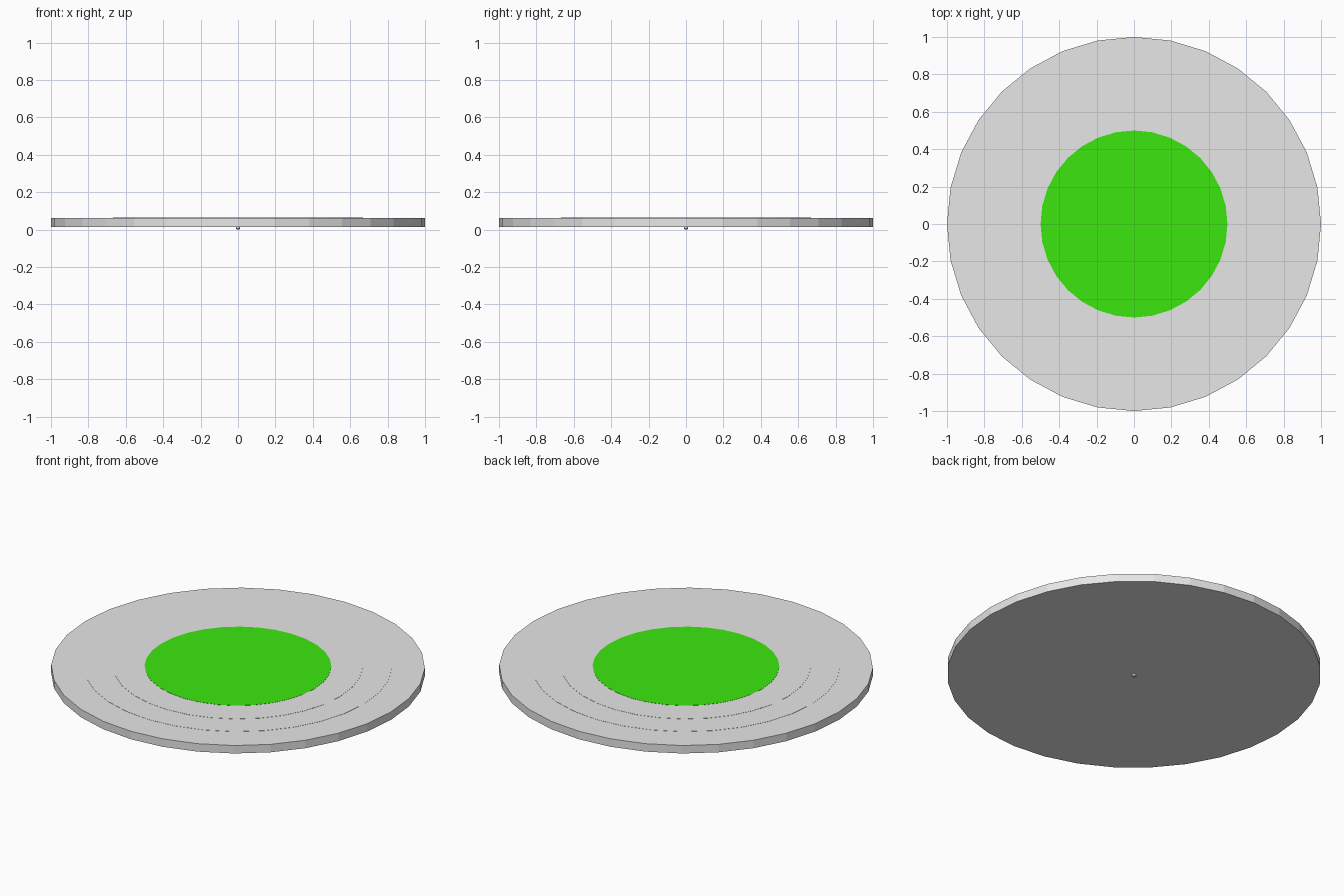
import bpy
import math

if "Cube" in bpy.data.objects:
    bpy.data.objects.remove(bpy.data.objects["Cube"])

SIDES = 32


def material(name, rgb):
    m = bpy.data.materials.new(name)
    m.diffuse_color = (*rgb, 1.0)
    m.use_nodes = True
    m.node_tree.nodes["Principled BSDF"].inputs["Base Color"].default_value = m.diffuse_color
    return m


grey = material("light_grey", (0.8, 0.8, 0.8))
green = material("bright_green", (0.045, 0.8, 0.005))


def lathe(name, profile, mat, sides=SIDES):
    """Closed solid of revolution from (radius, height) points, capped at both ends."""
    verts = [(r * math.cos(2 * math.pi * i / sides), r * math.sin(2 * math.pi * i / sides), z)
             for r, z in profile for i in range(sides)]
    faces = [(k * sides + i, k * sides + (i + 1) % sides,
              (k + 1) * sides + (i + 1) % sides, (k + 1) * sides + i)
             for k in range(len(profile) - 1) for i in range(sides)]
    faces.append(tuple(reversed(range(sides))))
    top = (len(profile) - 1) * sides
    faces.append(tuple(range(top, top + sides)))
    mesh = bpy.data.meshes.new(name)
    mesh.from_pydata(verts, [], faces)
    mesh.materials.append(mat)
    obj = bpy.data.objects.new(name, mesh)
    bpy.context.collection.objects.link(obj)
    return obj


# Thick round base with two very shallow concentric steps on top
lathe("base_disc", [(1.0, 0.015), (1.0, 0.062), (0.825, 0.062), (0.825, 0.063),
                    (0.667, 0.063), (0.667, 0.064), (0.5, 0.064)], grey)

# Green centre plate
lathe("centre_plate", [(0.5, 0.0635), (0.5, 0.065)], green)

# Tiny pin under the middle
lathe("bottom_pin", [(0.007, 0.0), (0.012, 0.005), (0.012, 0.016)], grey, 12)
